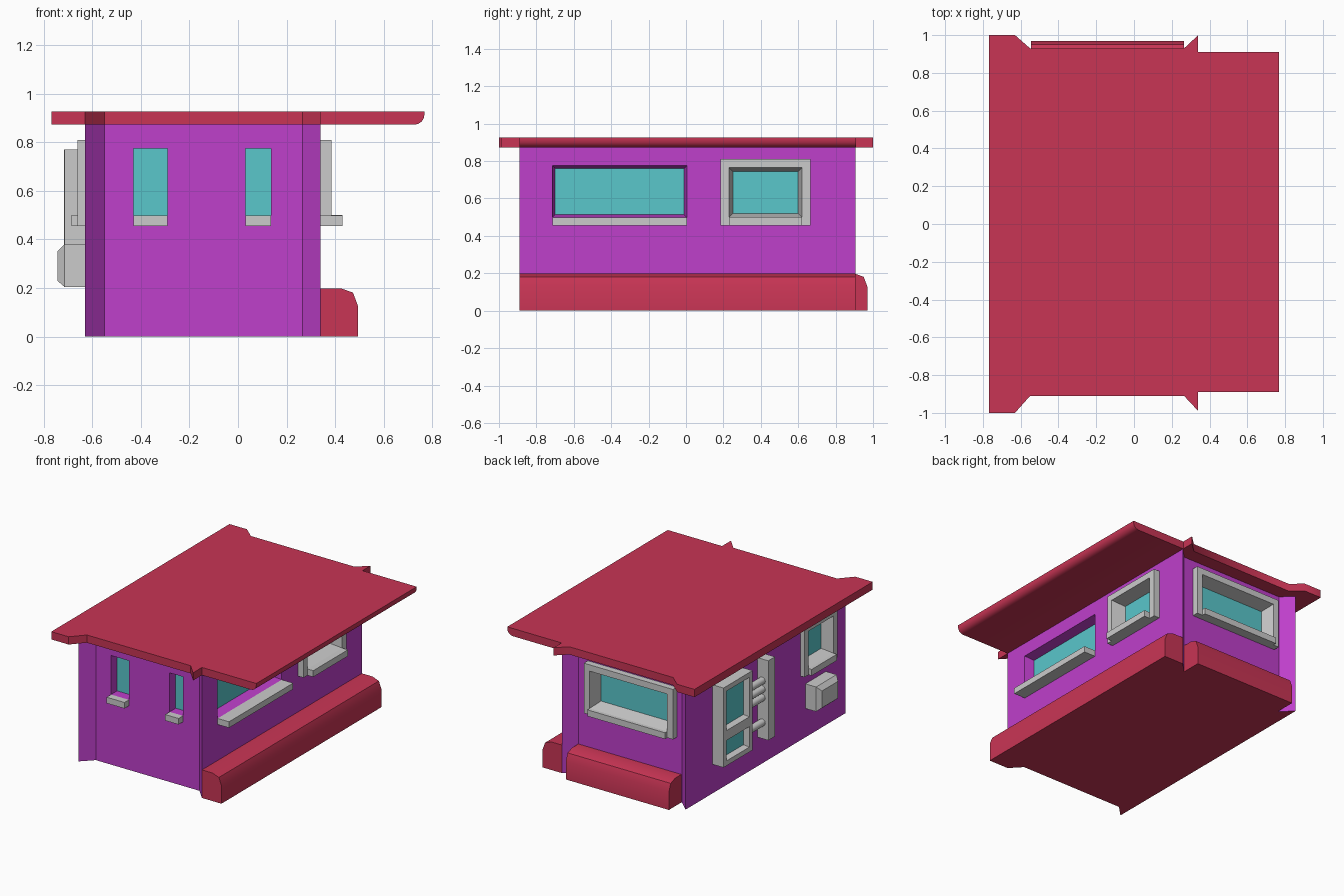
import bpy, bmesh, math
from mathutils import Vector

if "Cube" in bpy.data.objects:
    bpy.data.objects.remove(bpy.data.objects["Cube"])


def material(name, rgb):
    m = bpy.data.materials.new(name)
    m.diffuse_color = (*rgb, 1)
    m.use_nodes = True
    m.node_tree.nodes["Principled BSDF"].inputs["Base Color"].default_value = m.diffuse_color
    return m


PURPLE = material("purple_wall", (0.52, 0.05, 0.60))
RED = material("red_trim", (0.58, 0.035, 0.09))
CYAN = material("cyan_glass", (0.10, 0.57, 0.60))


def at(wall, u, d, z):
    """Point on a wall: u along it, d outward from it, z up."""
    return Vector({"front": (u, -0.81 - d, z), "back": (u, 0.83 + d, z),
                   "right": (0.34 + d, u, z), "left": (-0.63 - d, u, z)}[wall])


def finish(name, bm, mat=None, smooth=False):
    bmesh.ops.recalc_face_normals(bm, faces=bm.faces)
    me = bpy.data.meshes.new(name)
    bm.to_mesh(me)
    bm.free()
    ob = bpy.data.objects.new(name, me)
    bpy.context.collection.objects.link(ob)
    if mat:
        me.materials.append(mat)
    if smooth:
        bpy.ops.object.select_all(action='DESELECT')
        ob.select_set(True)
        bpy.context.view_layer.objects.active = ob
        bpy.ops.object.shade_smooth_by_angle(angle=math.radians(45))
    return ob


def prism(points, vec):
    bm = bmesh.new()
    f = bm.faces.new([bm.verts.new(p) for p in points])
    ext = bmesh.ops.extrude_face_region(bm, geom=[f], use_keep_orig=True)
    bmesh.ops.translate(bm, vec=vec, verts=[g for g in ext["geom"] if isinstance(g, bmesh.types.BMVert)])
    return bm


def rings(name, wall, rects, mat=None, caps=True):
    """Skin a chain of rectangles (u0, u1, z0, z1, d)."""
    bm = bmesh.new()
    loops = [[bm.verts.new(at(wall, u, d, z)) for u, z in ((a, c), (b, c), (b, e), (a, e))]
             for a, b, c, e, d in rects]
    for p, q in zip(loops, loops[1:]):
        for i in range(4):
            j = (i + 1) % 4
            bm.faces.new((p[i], p[j], q[j], q[i]))
    if caps:
        bm.faces.new(loops[0])
        bm.faces.new(loops[-1])
    return finish(name, bm, mat)


def block(name, wall, u0, u1, z0, z1, d0, d1, mat=None):
    return rings(name, wall, [(u0, u1, z0, z1, d0), (u0, u1, z0, z1, d1)], mat)


def pane(name, wall, u0, u1, z0, z1, d):
    bm = bmesh.new()
    bm.faces.new([bm.verts.new(at(wall, u, d, z)) for u, z in ((u0, z0), (u1, z0), (u1, z1), (u0, z1))])
    ob = finish(name, bm, CYAN)
    out = at(wall, 0, 1, 0) - at(wall, 0, 0, 0)
    if ob.data.polygons[0].normal.dot(out) < 0:
        ob.data.flip_normals()


# Walls with flared corners
plan = [(-0.63, -0.89), (-0.55, -0.81), (0.265, -0.81), (0.34, -0.89),
        (0.34, 0.905), (0.265, 0.83), (-0.55, 0.83), (-0.63, 0.905)]
walls = finish("walls", prism([(x, y, 0) for x, y in plan], (0, 0, 0.88)), PURPLE)
walls.data.materials.append(RED)


def cut(wall, u0, u1, z0, z1, depth, taper):
    t = taper / depth * 0.02
    c = rings("cutter", wall, [(u0 - t, u1 + t, z0 - t, z1 + t, 0.02),
                               (u0 + taper, u1 - taper, z0 + taper, z1 - taper, -depth)])
    mod = walls.modifiers.new("cut", 'BOOLEAN')
    mod.operation, mod.solver, mod.object = 'DIFFERENCE', 'EXACT', c
    bpy.context.view_layer.objects.active = walls
    bpy.ops.object.modifier_apply(modifier=mod.name)
    bpy.data.objects.remove(c)


def recessed_window(name, wall, u0, u1, taper, sill):
    z0, z1, depth = 0.498, 0.775, 0.07
    cut(wall, u0, u1, z0, z1, depth, taper)
    pane(name + "_glass", wall, u0 + taper, u1 - taper, z0 + taper, z1 - taper, -depth + 0.002)
    block(name + "_sill", wall, u0, u1, 0.455, z0, 0, sill)


def frame(name, wall, u0, u1, z0, z1, out, back, border, taper):
    a, b, c, e = u0 + border, u1 - border, z0 + border, z1 - border
    t = taper
    rings(name + "_frame", wall, [(u0, u1, z0, z1, 0), (u0, u1, z0, z1, out), (a, b, c, e, out),
                                  (a + t, b - t, c + t, e - t, back)], caps=False)
    pane(name + "_glass", wall, a + t, b - t, c + t, e - t, back)


def framed_window(name, wall, u0, u1, out, sill):
    cut(wall, u0 + 0.02, u1 - 0.02, 0.475, 0.79, 0.06, 0)
    frame(name, wall, u0, u1, 0.455, 0.81, out, -0.055, 0.045, 0.02)
    block(name + "_sill", wall, u0 + 0.045, u1 - 0.045, 0.455, 0.5, 0, sill)


# Windows
recessed_window("front_window_left", "front", -0.43, -0.29, 0, 0.05)
recessed_window("front_window_right", "front", 0.03, 0.135, 0, 0.05)
recessed_window("side_long_window", "right", -0.715, 0.005, 0.015, 0.09)
framed_window("side_square_window", "right", 0.185, 0.665, 0.045, 0.09)
framed_window("back_window", "back", -0.51, 0.19, 0.045, 0.07)
framed_window("left_window", "left", -0.76, -0.387, 0.03, 0.055)

# Red underside of the walls
for f in walls.data.polygons:
    f.material_index = 1 if f.normal.z < -0.9 and f.center.z < 0.01 else 0

# Roof slab with the same flares and a rounded lower right edge
outline = [(-0.767, -1), (-0.63, -1), (-0.55, -0.91), (0.265, -0.91), (0.34, -0.99), (0.34, -0.89),
           (0.767, -0.89), (0.767, 0.91), (0.34, 0.91), (0.34, 1), (0.265, 0.93), (-0.55, 0.93),
           (-0.63, 1), (-0.767, 1)]
bm = prism([(x, y, 0.872) for x, y in outline], (0, 0, 0.055))
edge = [e for e in bm.edges if all(v.co.x > 0.76 and v.co.z < 0.88 for v in e.verts)]
bmesh.ops.bevel(bm, geom=edge, offset=0.042, segments=4, profile=0.5, affect='EDGES')
finish("roof", bm, RED, True)

# Rounded skirting benches
for name, wall, u0, u1, w in (("right_bench", "right", -0.89, 0.905, 0.153),
                              ("back_bench", "back", -0.545, 0.265, 0.14)):
    prof = [(0, 0), (w, 0), (w, 0.128), (w - 0.02, 0.181), (w - 0.07, 0.199), (0, 0.199)]
    bm = prism([at(wall, u0, d, z) for d, z in prof], at(wall, u1, 0, 0) - at(wall, u0, 0, 0))
    finish(name, bm, RED, True)

# Two-pane cabinet, post and pipes on the left wall
frame("cabinet_upper", "left", 0.275, 0.60, 0.42, 0.77, 0.085, 0.045, 0.035, 0.01)
frame("cabinet_lower", "left", 0.275, 0.60, 0.205, 0.42, 0.085, 0.045, 0.035, 0.01)
block("post", "left", 0.02, 0.095, 0.205, 0.77, 0, 0.083)
for i, z in enumerate((0.617, 0.557, 0.497, 0.32)):
    bm = prism([at("left", 0.09, 0.035 + 0.025 * math.cos(k * math.pi / 6),
                   z + 0.025 * math.sin(k * math.pi / 6)) for k in range(12)], (0, 0.19, 0))
    finish(f"pipe_{i + 1}", bm, None, True)

# Wall box with a tapered face
rings("wall_box", "left", [(-0.67, -0.44, 0.205, 0.38, 0), (-0.67, -0.44, 0.205, 0.38, 0.084),
                           (-0.645, -0.465, 0.23, 0.35, 0.113)])
